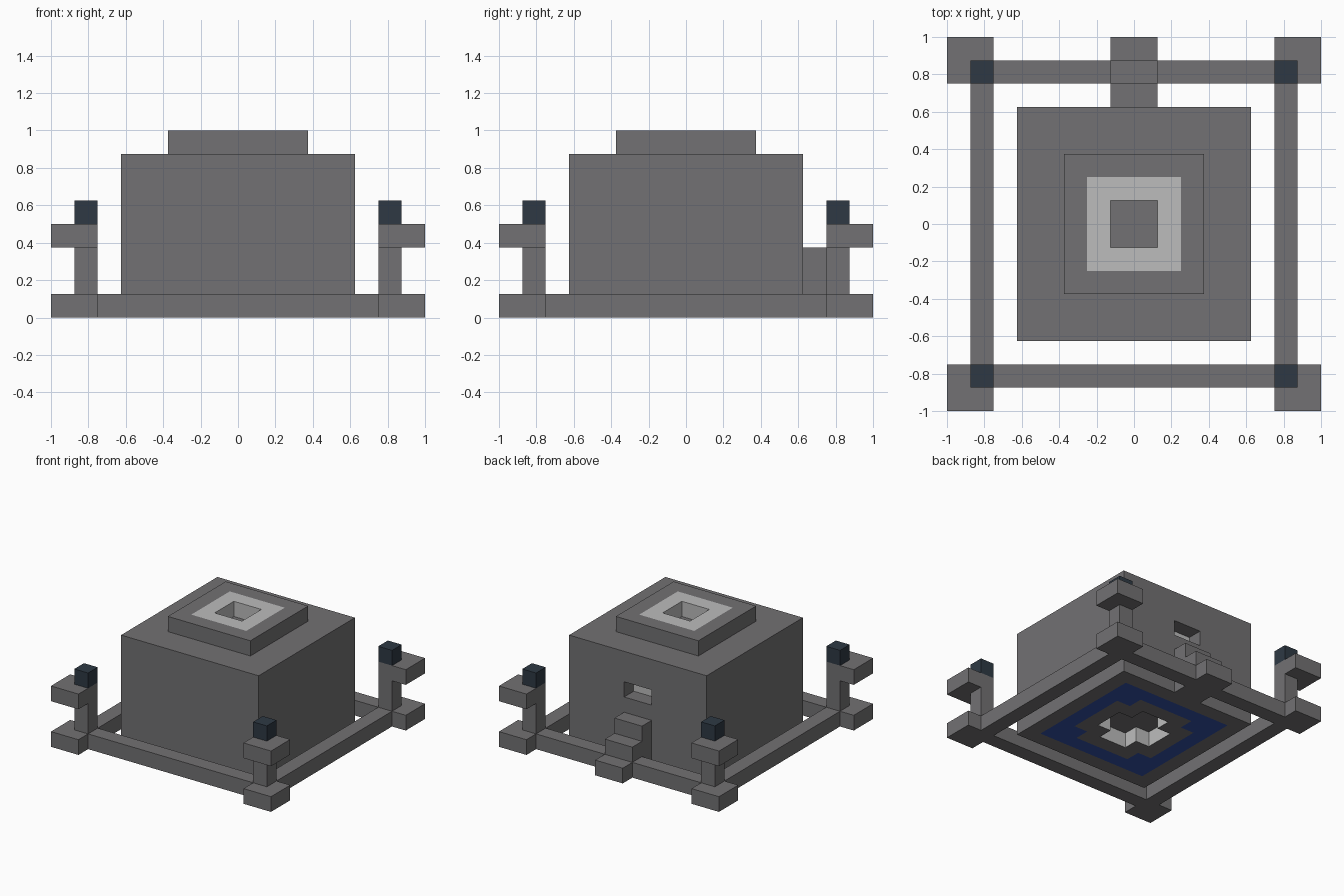
import bpy, bmesh
from mathutils import Vector

U = 0.125  # one block

cube = bpy.data.objects.get("Cube")
if cube:
    bpy.data.objects.remove(cube, do_unlink=True)


def material(name, srgb):
    lin = [((c / 255 + 0.055) / 1.055) ** 2.4 for c in srgb]
    m = bpy.data.materials.new(name)
    m.use_nodes = True
    m.diffuse_color = (*lin, 1)
    m.node_tree.nodes["Principled BSDF"].inputs["Base Color"].default_value = (*lin, 1)
    return m


STONE = material("grey stone", (114, 113, 115))
PALE = material("pale stone", (188, 188, 188))
LAMP = material("dark slate blue", (46, 57, 68))
BLUE = material("deep blue", (50, 80, 165))


def finish(name, bm, mats):
    bmesh.ops.remove_doubles(bm, verts=bm.verts, dist=1e-4)
    mesh = bpy.data.meshes.new(name)
    bm.to_mesh(mesh)
    bm.free()
    for m in mats:
        mesh.materials.append(m)
    ob = bpy.data.objects.new(name, mesh)
    bpy.context.collection.objects.link(ob)
    return ob


def box(name, lo, hi, mat=STONE):
    """Box between two block-grid corners, given in any order."""
    bm = bmesh.new()
    bmesh.ops.create_cube(bm, size=1)
    for v in bm.verts:
        v.co = Vector([(a + b) / 2 + c * abs(b - a) for a, b, c in zip(lo, hi, v.co)]) * U
    return finish(name, bm, [mat])


def blocks(name, cells, mats, rule):
    """Outer skin of a set of unit blocks, coloured by a rule on face centre and normal."""
    bm = bmesh.new()
    for cell in cells:
        for axis in range(3):
            for s in (-1, 1):
                n = Vector([s if i == axis else 0 for i in range(3)])
                if tuple(int(a + b) for a, b in zip(cell, n)) in cells:
                    continue
                c = Vector(cell) + Vector((0.5, 0.5, 0.5)) + n / 2
                p = Vector([0.5 if i == (axis + 1) % 3 else 0 for i in range(3)])
                q = n.cross(p)
                f = bm.faces.new([bm.verts.new((c + d) * U)
                                  for d in (p + q, q - p, -p - q, p - q)])
                f.material_index = rule(c, n)
    return finish(name, bm, mats)


def plus_shape(x, y, r):
    """Square of half size r with its corner blocks left out."""
    a, b = sorted((abs(x), abs(y)))
    return b < r and a < r - 1


# Main building: cap with a shallow pit, a rear window and a hollow underneath
cells = set()
for x in range(-5, 5):
    for y in range(-5, 5):
        for z in range(8):
            cx, cy = x + 0.5, y + 0.5
            r = max(abs(cx), abs(cy))
            pit = z == 7 and (r > 3 or r < 1)
            window = y == 4 and z == 4 and abs(cx) < 1
            hollow = z == 0 and plus_shape(cx, cy, 2)
            if not (pit or window or hollow):
                cells.add((x, y, z))


def building_colour(c, n):
    r = max(abs(c.x), abs(c.y))
    if c.z > 7 and r < 2:                      # pale rim and pit walls
        return 1
    if n.y > 0 and abs(c.y - 4) < 0.1:         # back of the window
        return 1
    if c.z == 0 and r < 4 and not plus_shape(c.x, c.y, 3):
        return 2                               # blue band underneath
    if 0 < c.z < 1 and r < 2.1 and n.z == 0:   # hollow walls
        return 1
    return 0


blocks("building", cells, [STONE, PALE, BLUE], building_colour)

# Low frame around the building
for s, side in ((-1, "front"), (1, "back")):
    box(side + "_beam", (-6, 6 * s, 0), (6, 7 * s, 1))
for s, side in ((-1, "right"), (1, "left")):
    box(side + "_beam", (6 * s, -6, 0), (7 * s, 6, 1))

# Corner lantern posts
for sx, xs in ((-1, "right"), (1, "left")):
    for sy, ys in ((-1, "front"), (1, "back")):
        tag = ys + "_" + xs + "_"
        for part, reach, z0, z1, mat in (("foot", 8, 0, 1, STONE), ("post", 7, 1, 3, STONE),
                                         ("bracket", 8, 3, 4, STONE), ("lamp", 7, 4, 5, LAMP)):
            box(tag + part, (6 * sx, 6 * sy, z0), (reach * sx, reach * sy, z1), mat)

# Rear steps, crossing over the back beam
box("upper_step", (-1, 5, 0), (1, 6, 3))
box("middle_step", (-1, 6, 1), (1, 7, 2))
box("lower_step", (-1, 7, 0), (1, 8, 1))
